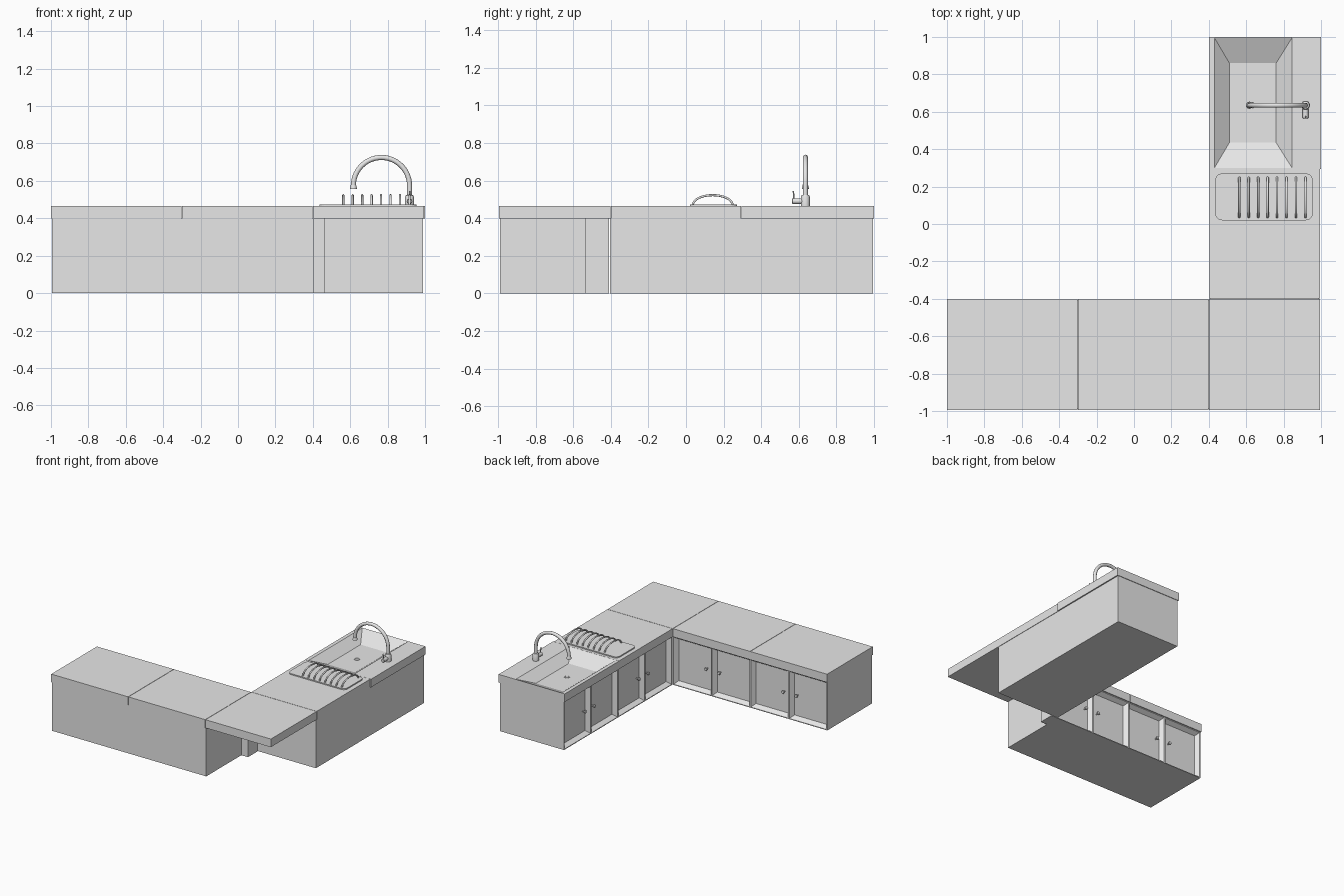
import bpy, bmesh, math
from mathutils import Vector

old = bpy.data.objects.get("Cube")
if old:
    bpy.data.objects.remove(old)

grey = bpy.data.materials.new("plain_grey")
grey.use_nodes = True
grey.diffuse_color = (0.8, 0.8, 0.8, 1)
grey.node_tree.nodes["Principled BSDF"].inputs["Base Color"].default_value = (0.8, 0.8, 0.8, 1)


def finish(name, bm, smooth=False):
    bmesh.ops.recalc_face_normals(bm, faces=bm.faces)
    mesh = bpy.data.meshes.new(name)
    bm.to_mesh(mesh)
    bm.free()
    mesh.materials.append(grey)
    ob = bpy.data.objects.new(name, mesh)
    bpy.context.collection.objects.link(ob)
    if smooth:
        bpy.ops.object.select_all(action='DESELECT')
        ob.select_set(True)
        bpy.context.view_layer.objects.active = ob
        bpy.ops.object.shade_smooth_by_angle(angle=math.radians(40))
    return ob


def box(name, lo, hi, normal=None, rings=()):
    """Box; the face looking along normal can be sunk through rectangular rings."""
    lo, hi = Vector(lo), Vector(hi)
    bm = bmesh.new()
    bmesh.ops.create_cube(bm, size=1)
    for v in bm.verts:
        v.co = [lo[i] if v.co[i] < 0 else hi[i] for i in range(3)]
    if normal:
        bm.normal_update()
        face = max(bm.faces, key=lambda f: f.normal.dot(Vector(normal)))
        loop = list(face.verts)
        side = [[v.co[i] > (lo[i] + hi[i]) / 2 for i in range(3)] for v in loop]
        bm.faces.remove(face)
        for ring in rings:
            new = [bm.verts.new([ring[s[i]][i] for i in range(3)]) for s in side]
            for k in range(4):
                j = (k + 1) % 4
                bm.faces.new((loop[k], loop[j], new[j], new[k]))
            loop = new
        bm.faces.new(loop)
    return finish(name, bm)


def lathe(name, profile, origin, axis, segments=20):
    """Turn (radius, height) pairs about an axis."""
    bm = bmesh.new()
    turn = Vector(axis).to_track_quat('Z', 'Y')
    rings = []
    for r, h in profile:
        rings.append([bm.verts.new(Vector(origin) + turn @ Vector(
            (r * math.cos(a), r * math.sin(a), h)))
            for a in (math.tau * k / segments for k in range(segments))])
    for a, b in zip(rings, rings[1:]):
        for k in range(segments):
            j = (k + 1) % segments
            bm.faces.new((a[k], a[j], b[j], b[k]))
    bm.faces.new(rings[0])
    bm.faces.new(rings[-1])
    return finish(name, bm, True)


def tube(name, points, radius):
    """Round bar swept along points."""
    curve = bpy.data.curves.new(name, 'CURVE')
    curve.dimensions = '3D'
    curve.bevel_depth = radius
    curve.bevel_resolution = 3
    curve.use_fill_caps = True
    spline = curve.splines.new('POLY')
    spline.points.add(len(points) - 1)
    for p, co in zip(spline.points, points):
        p.co = (*co, 1)
    spline.use_smooth = True
    curve.materials.append(grey)
    ob = bpy.data.objects.new(name, curve)
    bpy.context.collection.objects.link(ob)


BASE, TOP = 0.398, 0.465
FRONT, BACK = 0.41, 0.99        # cabinet depth range, mirrored over the diagonal
RIM, SLOPE, DEPTH = 0.006, 0.022, 0.035


# Cabinet bays with sunken sloping door panels and knobs
def bay(n, start, end, knob_at, right_wing):
    def place(along, across, z):
        return (across, along, z) if right_wing else (along, -across, z)

    def rect(inset, across):
        return (place(start + inset, across, inset), place(end - inset, across, BASE - inset))

    a, b = place(start, FRONT, 0), place(end, BACK, BASE)
    lo, hi = [min(p) for p in zip(a, b)], [max(p) for p in zip(a, b)]
    normal = (-1, 0, 0) if right_wing else (0, 1, 0)
    wing = "sink_wing" if right_wing else "long_wing"
    box(f"{wing}_door_bay_{n}", lo, hi, normal,
        [rect(RIM, FRONT), rect(RIM + SLOPE, FRONT + DEPTH)])
    lathe(f"{wing}_knob_{n}",
          [(0.005, 0), (0.005, 0.015), (0.011, 0.019), (0.013, 0.025), (0.01, 0.031), (0.004, 0.033)],
          place(knob_at, FRONT + DEPTH, 0.2), normal, 12)


for right_wing, first in ((False, -0.995), (True, -0.405)):
    for n in range(4):
        s = first + 0.35 * n
        knob = s + 0.35 - 0.06 if n % 2 == 0 else s + 0.06
        bay(n + 1, s, s + 0.35, knob, right_wing)

# Post closing the inner corner
box("corner_post", (0.40, -0.535, 0), (0.465, -0.41, BASE))

# Countertop slabs with fine seams
GAP = 0.0015
slabs = {
    "counter_end": (-1, -0.995, -0.30, -0.40),
    "counter_middle": (-0.30, -0.995, 0.40, -0.40),
    "counter_corner": (0.40, -0.995, 0.995, -0.40),
    "counter_rack": (0.40, -0.40, 0.995, 0.295),
}
for name, (x0, y0, x1, y1) in slabs.items():
    box(name, (x0 + GAP, y0 + GAP, BASE), (x1 - GAP, y1 - GAP, TOP))

# Sink slab with a basin tapering to its floor
FLOOR = 0.402
box("counter_sink", (0.40, 0.295, BASE), (1.0, 1.0, TOP), (0, 0, 1),
    [((0.43, 0.30, TOP), (0.845, 0.996, TOP)),
     ((0.51, 0.435, FLOOR), (0.76, 0.86, FLOOR))])
lathe("drain_ring", [(0.022, 0), (0.022, 0.003), (0.014, 0.003), (0.012, 0.001)],
      (0.635, 0.635, FLOOR), (0, 0, 1))

# Drying rack: rounded tray and arched bars
bm = bmesh.new()
corner = 0.035
outline = []
for cx, cy, q in ((0.955, 0.27, 0), (0.435, 0.27, 1), (0.435, 0.02, 2), (0.955, 0.02, 3)):
    sx, sy = (-1 if cx > 0.7 else 1), (-1 if cy > 0.1 else 1)
    for k in range(6):
        a = math.pi / 2 * (q + k / 5)
        outline.append(bm.verts.new((cx + sx * corner + corner * math.cos(a),
                                     cy + sy * corner + corner * math.sin(a), TOP)))
tray = bm.faces.new(outline)
ext = bmesh.ops.extrude_face_region(bm, geom=[tray])
bmesh.ops.translate(bm, vec=(0, 0, 0.009),
                    verts=[g for g in ext["geom"] if isinstance(g, bmesh.types.BMVert)])
finish("rack_tray", bm)

for n in range(8):
    x = 0.563 + 0.0505 * n
    arc = [math.pi * k / 16 for k in range(17)]
    tube(f"rack_bar_{n + 1}",
         [(x, 0.142 - 0.106 * math.cos(a), TOP + 0.005 + 0.053 * math.sin(a)) for a in arc], 0.006)

# Tap: body, swan neck, nozzle, side valve and lever
TX, TY = 0.917, 0.635
lathe("tap_body", [(0.024, 0), (0.024, 0.05), (0.02, 0.058), (0.014, 0.06)],
      (TX, TY, TOP), (0, 0, 1))
R, CZ = 0.15, 0.575
neck = [(TX, TY, TOP + 0.05)]
neck += [(TX - R + R * math.cos(a), TY, CZ + R * math.sin(a))
         for a in (math.pi * k / 28 for k in range(29))]
tube("tap_neck", neck, 0.0135)
lathe("tap_nozzle", [(0.014, 0), (0.019, -0.018), (0.019, -0.022), (0.012, -0.022)],
      (TX - 2 * R, TY, CZ + 0.004), (0, 0, 1))
lathe("tap_valve", [(0.015, 0), (0.015, 0.068), (0.012, 0.071)],
      (TX, TY, TOP + 0.026), (0, -1, 0))
tube("tap_lever", [(TX, TY - 0.06, TOP + 0.03), (TX, TY - 0.064, TOP + 0.08)], 0.004)
